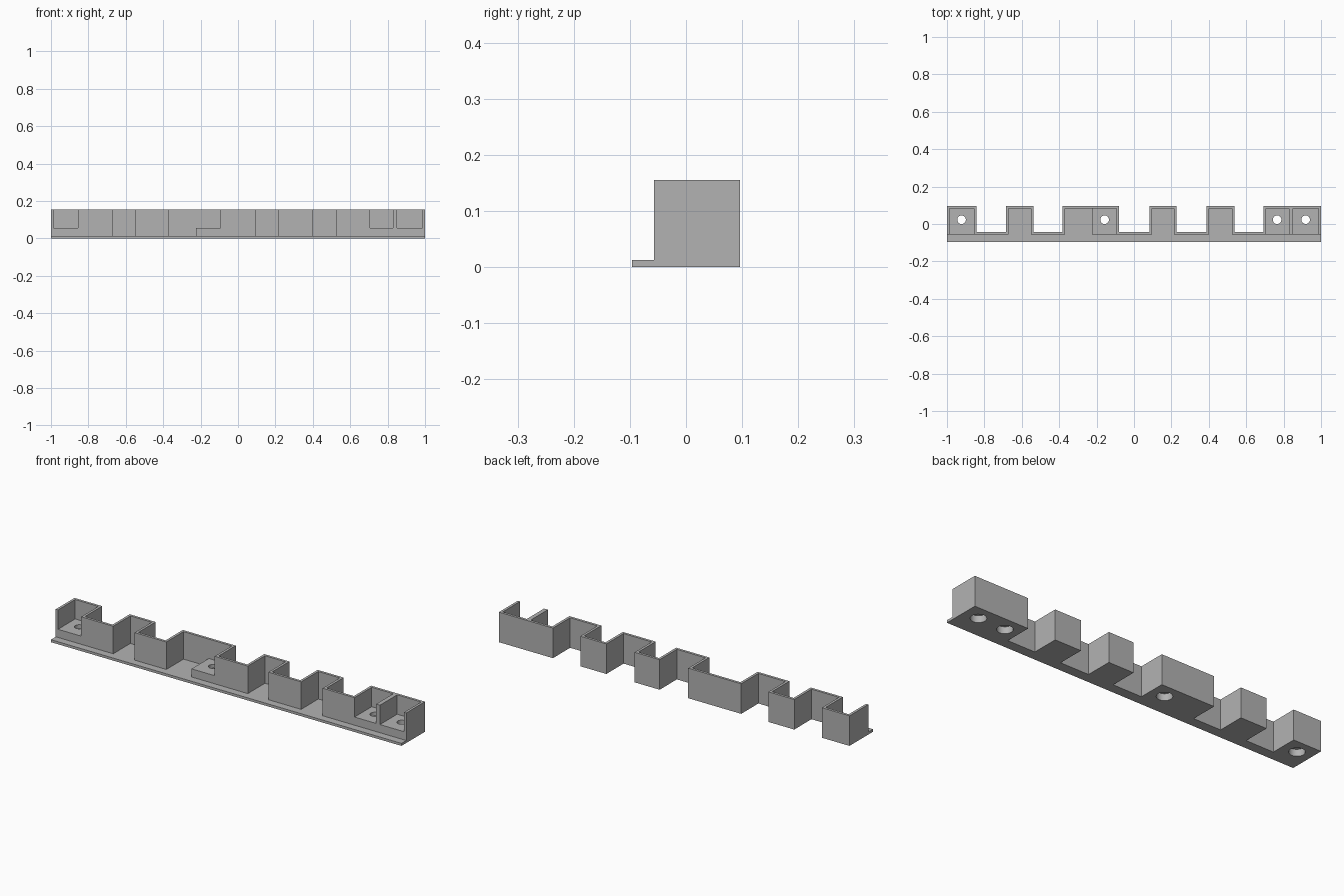
import bpy
import bmesh
from math import cos, sin, tau

cube = bpy.data.objects.get("Cube")
if cube:
    bpy.data.objects.remove(cube, do_unlink=True)

grey = bpy.data.materials.new("plain grey")
grey.use_nodes = True
grey.diffuse_color = (0.45, 0.45, 0.45, 1)
grey.node_tree.nodes["Principled BSDF"].inputs["Base Color"].default_value = grey.diffuse_color

# Shared dimensions
WALL = 0.013
Y_LIP, Y_FRONT, Y_BACK = -0.096, -0.057, 0.096
Z_BASE, Z_SEAT, Z_TOP = 0.013, 0.055, 0.155
Y_HOLE, R_HOLE, R_BORE, Z_BORE = 0.023, 0.023, 0.037, 0.035

# Outer x range of each pocket, seat ranges and screw hole positions
pockets = [(-1, -0.842), (-0.685, -0.537), (-0.382, -0.08),
           (0.083, 0.226), (0.387, 0.536), (0.692, 1)]
seats = [(-1 + WALL, -0.855), (-0.225, -0.093), (0.705, 0.828), (0.85, 1 - WALL)]
holes = [-0.922, -0.157, 0.765, 0.918]


def finish(name, bm):
    bmesh.ops.recalc_face_normals(bm, faces=bm.faces)
    mesh = bpy.data.meshes.new(name)
    bm.to_mesh(mesh)
    bm.free()
    mesh.materials.append(grey)
    obj = bpy.data.objects.new(name, mesh)
    bpy.context.collection.objects.link(obj)
    return obj


def prism(name, outline, z0, z1):
    bm = bmesh.new()
    face = bm.faces.new([bm.verts.new((x, y, z0)) for x, y in outline])
    top = bmesh.ops.extrude_face_region(bm, geom=[face], use_keep_orig=True)
    verts = [g for g in top["geom"] if isinstance(g, bmesh.types.BMVert)]
    bmesh.ops.translate(bm, verts=verts, vec=(0, 0, z1 - z0))
    return finish(name, bm)


def box(name, x0, x1, z1):
    y1 = Y_BACK - WALL
    return prism(name, [(x0, Y_FRONT), (x1, Y_FRONT), (x1, y1), (x0, y1)], Z_BASE, z1)


# Stepped outline along the back, and the matching inner face of the wall
back, inner = [], []
for a, b in pockets:
    ya = Y_FRONT if a == -1 else Y_FRONT + WALL
    yb = Y_FRONT if b == 1 else Y_FRONT + WALL
    back += [(a, ya), (a, Y_BACK), (b, Y_BACK), (b, yb)]
    a, b, y = a + WALL, b - WALL, Y_BACK - WALL
    inner += [(a, Y_FRONT), (a, y), (b, y), (b, Y_FRONT)]

base = prism("base_plate", back + [(1, Y_LIP), (-1, Y_LIP)], 0, Z_BASE)
prism("stepped_wall", back + inner[::-1], Z_BASE, Z_TOP)
box("pocket_divider", 0.828, 0.85, Z_TOP)
blocks = [box(f"raised_seat_{i + 1}", a, b, Z_SEAT) for i, (a, b) in enumerate(seats)]

# Counterbored screw holes, wide from below and narrow above
bm = bmesh.new()
N = 32
steps = [(R_BORE, -0.02), (R_BORE, Z_BORE), (R_HOLE, Z_BORE), (R_HOLE, Z_SEAT + 0.02)]
for hx in holes:
    rings = [[bm.verts.new((hx + r * cos(tau * i / N), Y_HOLE + r * sin(tau * i / N), z))
              for i in range(N)] for r, z in steps]
    for low, high in zip(rings, rings[1:]):
        for i in range(N):
            j = (i + 1) % N
            bm.faces.new((low[i], low[j], high[j], high[i]))
    bm.faces.new(rings[0])
    bm.faces.new(rings[-1])
cutter = finish("hole_cutter", bm)
cutter.hide_render = True

for obj in [base] + blocks:
    mod = obj.modifiers.new("screw_holes", 'BOOLEAN')
    mod.operation = 'DIFFERENCE'
    mod.solver = 'EXACT'
    mod.object = cutter
    with bpy.context.temp_override(object=obj, active_object=obj, selected_objects=[obj]):
        bpy.ops.object.modifier_apply(modifier=mod.name)
    # Smooth the round hole walls only
    for poly in obj.data.polygons:
        n = poly.normal
        poly.use_smooth = abs(n.z) < 0.1 and 0.0 < poly.area < 0.001
    bpy.context.view_layer.objects.active = obj
    bpy.ops.object.select_all(action='DESELECT')
    obj.select_set(True)
    bpy.ops.object.shade_smooth_by_angle(angle=0.5)

bpy.data.objects.remove(cutter, do_unlink=True)
